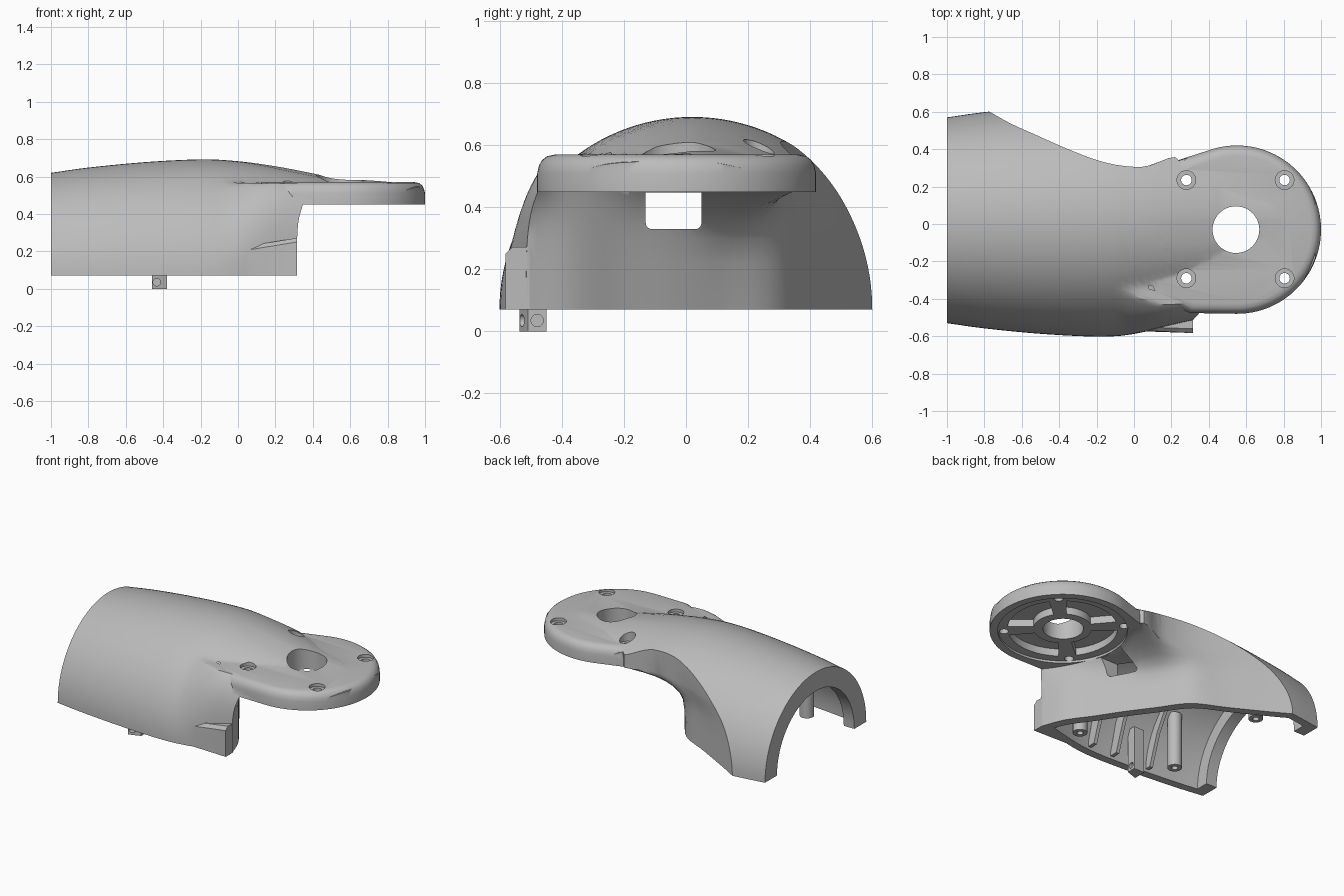
import bpy, bmesh
from math import cos, sin, radians, sqrt
from mathutils import Vector

cube = bpy.data.objects.get("Cube")
if cube:
    bpy.data.objects.remove(cube, do_unlink=True)

grey = bpy.data.materials.new("light_grey_plastic")
grey.use_nodes = True
grey.diffuse_color = (0.5, 0.5, 0.5, 1)
grey.node_tree.nodes["Principled BSDF"].inputs["Base Color"].default_value = (0.5, 0.5, 0.5, 1)


def loft(name, rings):
    """Closed solid through a row of equal rings, capped at both ends."""
    bm = bmesh.new()
    rows = [[bm.verts.new(p) for p in ring] for ring in rings]
    n = len(rows[0])
    for a, b in zip(rows, rows[1:]):
        for i in range(n):
            j = (i + 1) % n
            bm.faces.new((a[i], a[j], b[j], b[i]))
    bm.faces.new(rows[0])
    bm.faces.new(rows[-1])
    bmesh.ops.recalc_face_normals(bm, faces=bm.faces)
    mesh = bpy.data.meshes.new(name)
    bm.to_mesh(mesh)
    bm.free()
    mesh.materials.append(grey)
    ob = bpy.data.objects.new(name, mesh)
    bpy.context.collection.objects.link(ob)
    return ob


def spline(pts, n):
    """Catmull-Rom curve through 2D points."""
    p = [Vector(q) for q in pts]
    p = [2 * p[0] - p[1]] + p + [2 * p[-1] - p[-2]]
    out = []
    for a, b, c, d in zip(p, p[1:], p[2:], p[3:]):
        for k in range(n):
            t = k / n
            out.append(0.5 * (2 * b + (c - a) * t + (2 * a - 5 * b + 4 * c - d) * t ** 2
                              + (3 * b - a - 3 * c + d) * t ** 3))
    return out + [p[-2]]


def arc(c, r, a0=0, a1=360, n=48):
    full = a1 - a0 == 360
    angles = [radians(a0 + (a1 - a0) * i / (n if full else n - 1)) for i in range(n)]
    return [Vector((c[0] + r * cos(a), c[1] + r * sin(a))) for a in angles]


def prism(name, outline, z0, z1):
    return loft(name, [[(p[0], p[1], z) for p in outline] for z in (z0, z1)])


def along_x(name, sections):
    """Loft of (y, z) sections placed at x stations."""
    return loft(name, [[(x, p[0], p[1]) for p in s] for x, s in sections])


def combine(target, other, op):
    mod = target.modifiers.new("combine", 'BOOLEAN')
    mod.operation, mod.solver, mod.object = op, 'EXACT', other
    bpy.context.view_layer.objects.active = target
    bpy.ops.object.modifier_apply(modifier=mod.name)
    bpy.data.objects.remove(other, do_unlink=True)
    return target


def cut(target, other):
    return combine(target, other, 'DIFFERENCE')


def join(target, other):
    return combine(target, other, 'UNION')


AXIS = Vector((0.02, 0.07))
HUB = Vector((0.55, -0.03))
PROFILE = spline([(-1, .55), (-.8, .578), (-.5, .607), (-.2, .622), (0, .612), (.2, .585),
                  (.4, .547), (.52, .523), (.8, .502), (.97, .48)], 5)


def section(x, r, cap):
    """Round section whose front shoulder squares off towards the disc."""
    t = min(max((x + .1) / .42, 0), 1)
    w = t * t * (3 - 2 * t)
    power = 2 / (2 + 2 * w)
    ring = []
    for p in arc((0, 0), 1, n=128):
        y, z = r * p.x, r * p.y
        if p.x < 0:
            if p.y > 0:
                y = -r * abs(p.x) ** power
                z = max(sqrt(max(r * r - y * y, 0)), min(r * p.y ** power, cap))
            y *= 1 - .05 * w * min(1, 2 * abs(p.x))
        ring.append(AXIS + Vector((y, z)))
    return ring


def barrel(name, shrink=0.0):
    return along_x(name, [(x, section(x, r - shrink, .495 - shrink)) for x, r in PROFILE])


# Plan of the rear wall at its foot and where it flares out under the disc
foot = spline([(.315, -.51), (.255, -.36), (.15, -.21), (.045, -.05), (-.075, .115),
               (-.21, .295), (-.42, .405), (-.65, .53), (-.78, .605)], 5)
flare = spline([(.36, -.49), (.28, -.385), (.2, -.22), (.15, -.03), (.24, .34),
                (.04, .305), (-.2, .342), (-.55, .488), (-.78, .607)], 5)
levels = [(.07, 0), (.22, .01), (.3, .05), (.345, .14), (.38, .3), (.41, .52),
          (.435, .76), (.455, 1), (.9, 1)]
rings = []
for z, t in levels:
    wall = [a.lerp(b, t) for a, b in zip(foot, flare)]
    plan = [Vector((-1.1, .57)), Vector((-1.1, -.8)), Vector((wall[0].x, -.8))] + wall
    rings.append([(p.x, p.y, z) for p in plan])

# Arched shell body
body = combine(barrel("arm_shell"), loft("wall_plan", rings), 'INTERSECT')

# Mounting disc with rounded top rim, and the ridge running over it
disc_plan = arc(HUB, .45, -90, 110, 56) + [Vector(p) for p in (
    (.3, .362), (.2, .33), (.06, .303), (0, .2), (0, -.25), (.08, -.38), (.3, -.476))]


def disc_ring(z, s):
    return [(*(HUB + (p - HUB) * s), z) for p in disc_plan]


rim = [(.45, 1), (.51, 1), (.535, .988), (.553, .965), (.565, .93), (.57, .88)]
ridge = combine(barrel("ridge"), loft("ridge_plan", [disc_ring(z, .992) for z in (.48, .9)]), 'INTERSECT')
join(body, loft("disc", [disc_ring(z, s) for z, s in rim]))
join(body, ridge)

# Raised pad along the lower front corner
join(body, along_x("side_pad", [
    (-.12, [(-.568, .07), (-.56, .18), (-.545, .2), (-.5, .2), (-.5, .07)]),
    (.315, [(-.583, .07), (-.583, .25), (-.56, .272), (-.505, .272), (-.505, .07)])]))

# Hollow inside, open at the bottom and at the round end
inner = [Vector((-.92, .57)), Vector((-.92, -.9)), Vector((.26, -.9))]
inner += [p + Vector((-.05, -.035)) for p in foot]
cut(body, combine(barrel("cavity", .055), prism("cavity_plan", inner, -.9, .9), 'INTERSECT'))
cut(body, along_x("end_bore", [(x, arc(AXIS, .42, n=64)) for x in (-1.1, -.88)]))

# Window with rounded lower corners through the rear wall
window = arc((-.11, .35), .02, 180, 270, 6) + arc((.03, .35), .02, 270, 359, 6)
window += [Vector((.05, .448)), Vector((-.13, .448))]
cut(body, along_x("window", [(x, window) for x in (-.3, .28)]))

# Recessed underside with curved pockets between four ribs
cut(body, prism("under_recess", arc(HUB, .4, n=64), .445, .465))
for k in range(4):
    a = 90 * k + 45
    sector = arc(HUB, .34, a + 9, a + 81, 16) + arc(HUB, .18, a + 77, a + 13, 12)
    cut(body, prism("pocket", sector, .445, .515))

# Centre hole and four counterbored screw holes
cut(body, prism("centre_hole", arc((.545, -.03), .125), .44, .95))
for x in (.28, .805):
    for y in (-.29, .235):
        cut(body, prism("screw_hole", arc((x, y), .028, n=24), .43, .95))
        cut(body, prism("counterbore", arc((x, y), .05, n=32), .55, .95))

parts = [body]

# Screw bosses inside the shell
for x, y, top in ((.074, -.43, .42), (-.65, -.385, .45), (-.645, .4, .45)):
    boss = prism("screw_boss", arc((x, y), .045, n=32), .075, top)
    cut(boss, prism("boss_hole", arc((x, y), .02, n=20), 0, .3))
    parts.append(boss)

# Stiffening ribs along the front wall
for x in (-.55, -.28, -.1):
    parts.append(along_x("inner_rib", [(x + d, [
        (-.55, .09), (-.49, .09), (-.42, .3), (-.32, .48), (-.36, .5), (-.48, .36)])
        for d in (-.012, .012)]))

# Locating tab that hangs below the edge, with a blind hole in two sides
tab = prism("locating_tab", [(-.46, -.538), (-.38, -.51), (-.38, -.45), (-.46, -.45)], 0, .3)
hole = arc((-.435, .035), .02, n=20)
cut(tab, loft("tab_hole", [[(p.x, y, p.y) for p in hole] for y in (-.6, -.49)]))
cut(tab, along_x("tab_cross_hole", [(x, arc((-.48, .035), .02, n=20)) for x in (-.41, -.3)]))
parts.append(tab)

for ob in parts:
    bpy.ops.object.select_all(action='DESELECT')
    ob.select_set(True)
    bpy.context.view_layer.objects.active = ob
    bpy.ops.object.shade_smooth_by_angle(angle=radians(30))
